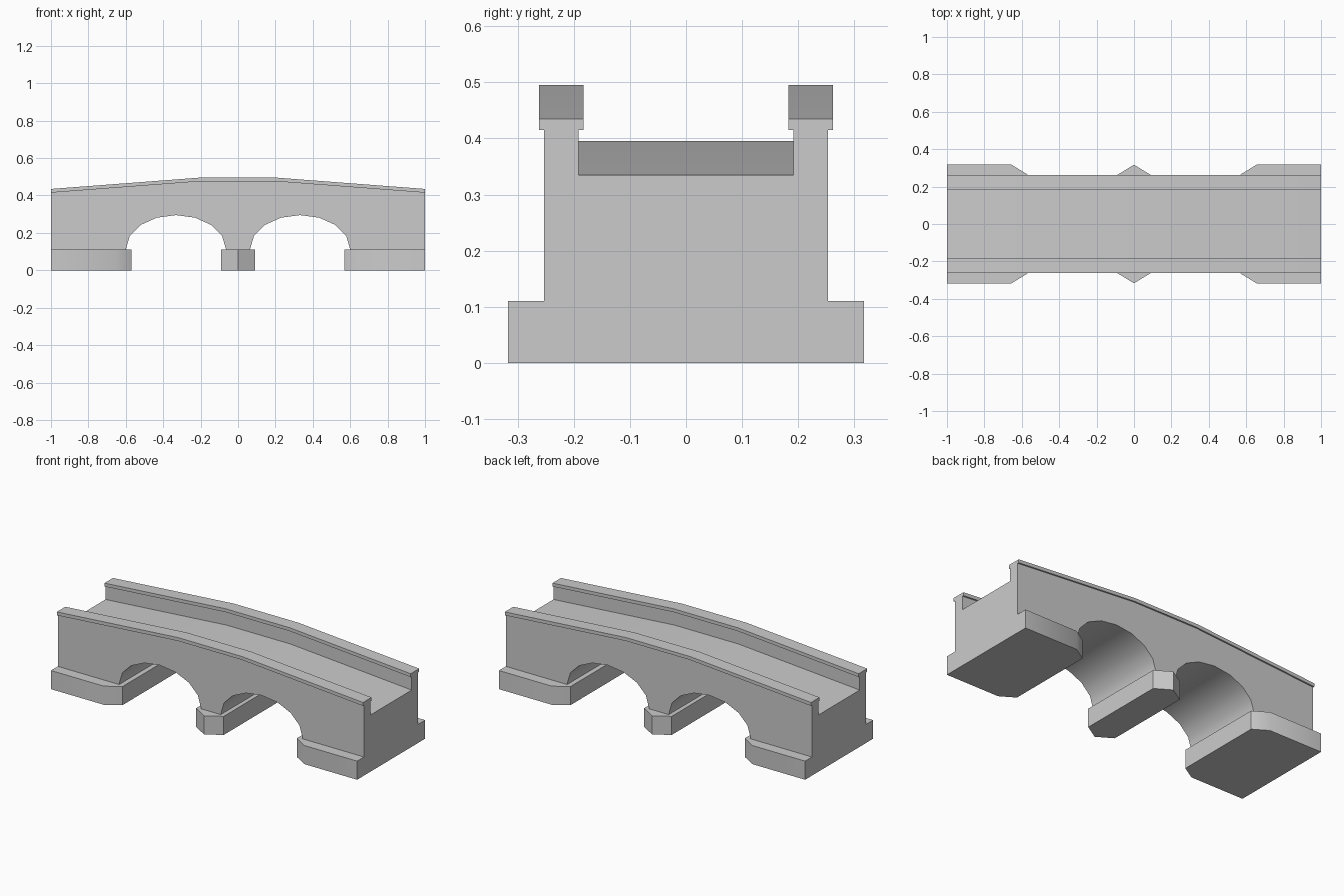
import bpy, bmesh, math
from mathutils import Vector

if "Cube" in bpy.data.objects:
    bpy.data.objects.remove(bpy.data.objects["Cube"])


def prism(name, points, direction):
    """Solid made by sweeping a flat outline along a direction."""
    bm = bmesh.new()
    face = bm.faces.new([bm.verts.new(p) for p in points])
    moved = bmesh.ops.extrude_face_region(bm, geom=[face])["geom"]
    verts = [g for g in moved if isinstance(g, bmesh.types.BMVert)]
    bmesh.ops.translate(bm, verts=verts, vec=Vector(direction))
    bmesh.ops.recalc_face_normals(bm, faces=bm.faces)
    mesh = bpy.data.meshes.new(name)
    bm.to_mesh(mesh)
    bm.free()
    ob = bpy.data.objects.new(name, mesh)
    bpy.context.collection.objects.link(ob)
    return ob


def camber(height):
    """Humped line of the road, given its height at the ends."""
    return [(-1, height), (-0.21, height + 0.06), (0.21, height + 0.06), (1, height)]


def side_prism(name, outline, y0, y1):
    return prism(name, [(x, y0, z) for x, z in outline], (0, y1 - y0, 0))


def band(name, low, high, y0, y1):
    return side_prism(name, camber(low) + camber(high)[::-1], y0, y1)


def arch(cx, z0=0.115, rx=0.267, rz=0.18, n=8):
    """Arched opening, traced from left to right."""
    pts = [(cx - rx * math.cos(math.pi * i / n), z0 + rz * math.sin(math.pi * i / n))
           for i in range(n + 1)]
    return [(cx - rx, 0.05)] + pts + [(cx + rx, 0.05)]


def footing(name, plan):
    return prism(name, [(x, y, 0) for x, y in plan], (0, 0, 0.11))


# Arched body up to the road surface
body = side_prism("stone_bridge",
                  [(-1, 0.05)] + arch(-0.332) + arch(0.332) + [(1, 0.05)] + camber(0.335)[::-1],
                  -0.253, 0.253)
parts = []

# Parapets and their overhanging copings
for s, side in ((-1, "front"), (1, "back")):
    parts.append(band(side + "_parapet", 0.30, 0.425, s * 0.192, s * 0.253))
    parts.append(band(side + "_coping", 0.415, 0.435, s * 0.183, s * 0.262))

# Pointed middle footing
parts.append(footing("middle_footing", [(-0.09, -0.262), (0, -0.317), (0.09, -0.262),
                                        (0.09, 0.262), (0, 0.317), (-0.09, 0.262)]))

# Chamfered end footings
for s, side in ((-1, "left"), (1, "right")):
    half = [(s, -0.317), (s * 0.655, -0.317), (s * 0.57, -0.265)]
    parts.append(footing(side + "_footing", half + [(x, -y) for x, y in half[::-1]]))

# Join everything into one clean solid
bpy.context.view_layer.objects.active = body
for part in parts:
    mod = body.modifiers.new(part.name, 'BOOLEAN')
    mod.operation = 'UNION'
    mod.solver = 'EXACT'
    mod.object = part
    bpy.ops.object.modifier_apply(modifier=mod.name)
    bpy.data.objects.remove(part)

# Smooth arch soffits and chamfers, crisp edges elsewhere
body.select_set(True)
bpy.ops.object.shade_smooth_by_angle(angle=math.radians(40))
